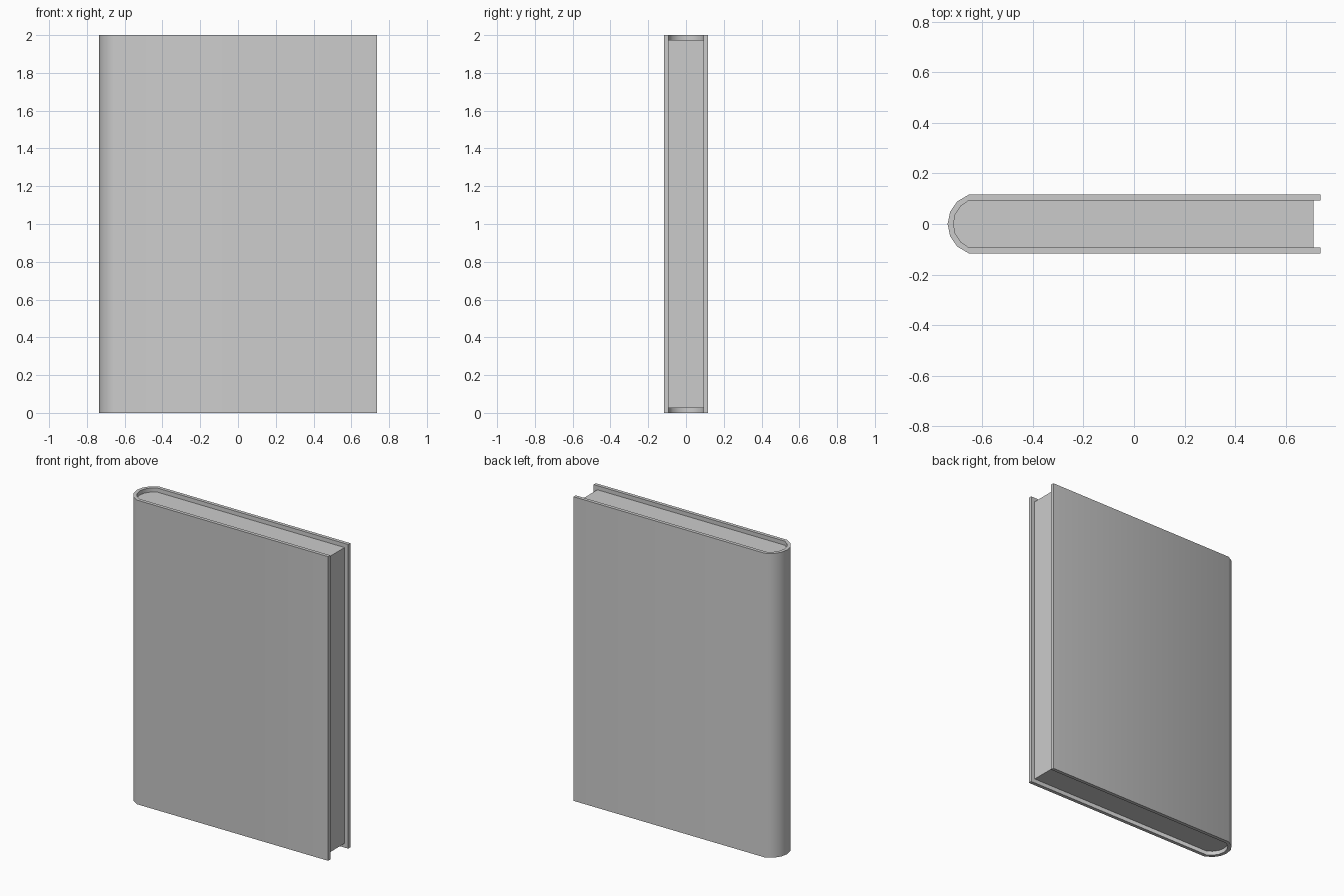
import bpy, bmesh, math

if "Cube" in bpy.data.objects:
    bpy.data.objects.remove(bpy.data.objects["Cube"])

H = 2.0            # cover height
MARGIN = 0.027     # page inset at top, bottom and fore edge
FRONT_X = 0.737    # open edge of the cover
HINGE_X = -0.653   # where the rounded spine meets the boards
ARC_X = -0.613     # centre of the spine arc
SEGS = 6


def u_profile(half, back_x, end_x):
    """U-shaped line: straight board, rounded spine, straight board."""
    r = ARC_X - back_x
    a = math.asin(half / r)
    pts = [(end_x, half), (HINGE_X, half)]
    for i in range(1, SEGS):
        t = a - 2 * a * i / SEGS
        pts.append((ARC_X - r * math.cos(t), r * math.sin(t)))
    return pts + [(HINGE_X, -half), (end_x, -half)]


def extrude_object(name, strips, z0, z1):
    """Raise flat faces, given as lists of 2D points, into a solid."""
    bm = bmesh.new()
    for strip in strips:
        bm.faces.new([bm.verts.new((x, y, z0)) for x, y in strip])
    bmesh.ops.remove_doubles(bm, verts=bm.verts, dist=1e-5)
    ret = bmesh.ops.extrude_face_region(bm, geom=bm.faces[:])
    top = [g for g in ret["geom"] if isinstance(g, bmesh.types.BMVert)]
    bmesh.ops.translate(bm, verts=top, vec=(0, 0, z1 - z0))
    bmesh.ops.recalc_face_normals(bm, faces=bm.faces)
    mesh = bpy.data.meshes.new(name)
    bm.to_mesh(mesh)
    bm.free()
    ob = bpy.data.objects.new(name, mesh)
    bpy.context.collection.objects.link(ob)
    bpy.ops.object.select_all(action='DESELECT')
    ob.select_set(True)
    bpy.context.view_layer.objects.active = ob
    bpy.ops.object.shade_smooth_by_angle(angle=math.radians(40))
    return ob


# Cover: two boards joined by a rounded spine
outer = u_profile(0.116, -0.737, FRONT_X)
inner = u_profile(0.093, -0.714, FRONT_X)
quads = [[outer[i], outer[i + 1], inner[i + 1], inner[i]]
         for i in range(len(outer) - 1)]
extrude_object("cover", quads, 0, H)

# Page block: fills the cover, inset from its edges
pages = u_profile(0.093, -0.714, FRONT_X - MARGIN)
extrude_object("pages", [pages], MARGIN, H - MARGIN)
